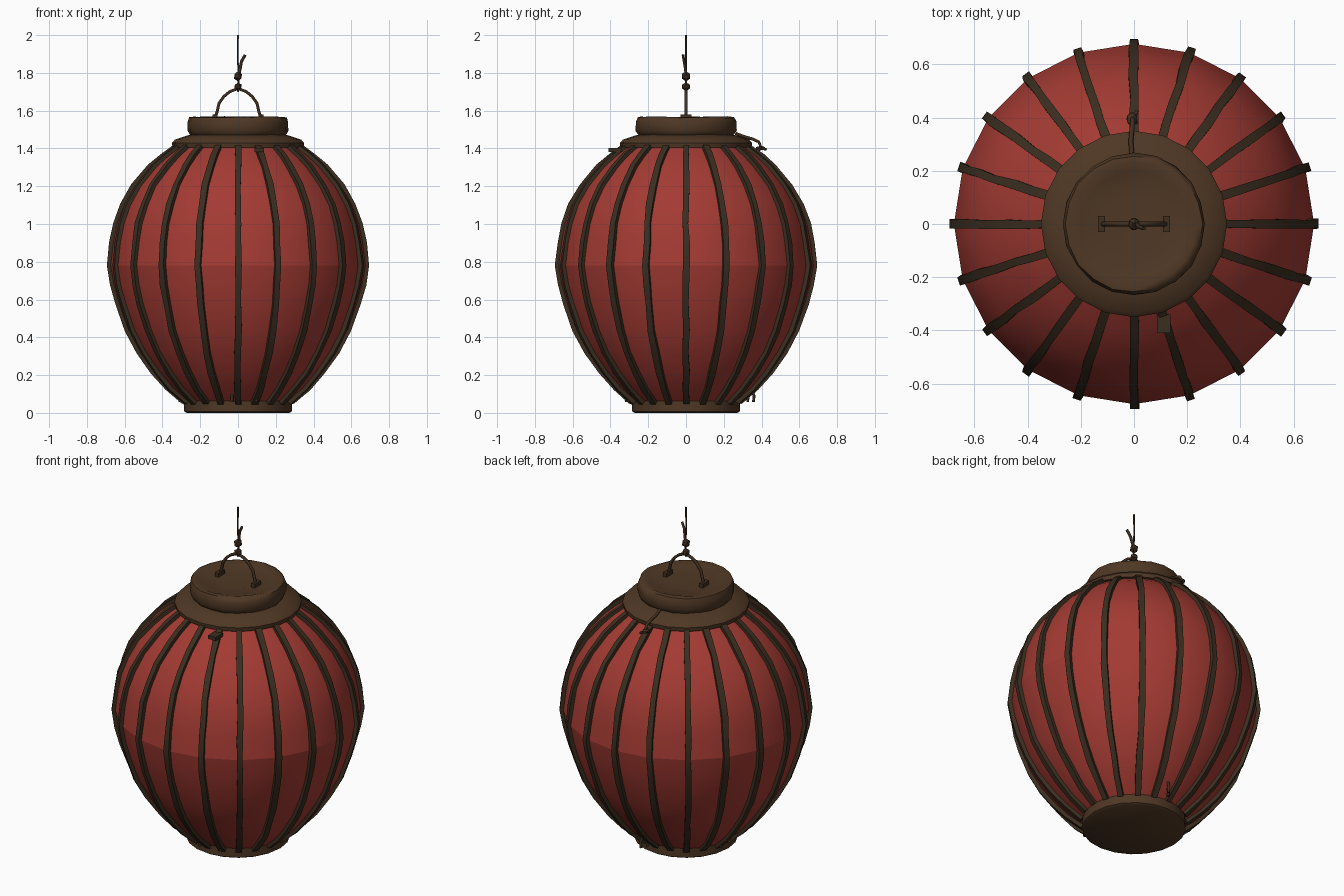
import bpy, bmesh, math, random
from mathutils import Vector

if "Cube" in bpy.data.objects:
    bpy.data.objects.remove(bpy.data.objects["Cube"])

random.seed(4)
SIDES = 20


def material(name, rgb):
    m = bpy.data.materials.new(name)
    m.diffuse_color = (*rgb, 1)
    m.use_nodes = True
    m.node_tree.nodes["Principled BSDF"].inputs["Base Color"].default_value = m.diffuse_color
    return m


RED = material("red paper", (0.37, 0.043, 0.033))
BROWN = material("brown wood", (0.078, 0.039, 0.018))
DARK = material("dark rib wood", (0.044, 0.027, 0.014))
ROPE = material("dark rope", (0.052, 0.028, 0.014))


def finish(name, bm, mat, angle=35):
    bmesh.ops.recalc_face_normals(bm, faces=bm.faces)
    me = bpy.data.meshes.new(name)
    bm.to_mesh(me)
    bm.free()
    me.materials.append(mat)
    ob = bpy.data.objects.new(name, me)
    bpy.context.collection.objects.link(ob)
    bpy.ops.object.select_all(action='DESELECT')
    ob.select_set(True)
    bpy.context.view_layer.objects.active = ob
    if angle:
        bpy.ops.object.shade_smooth_by_angle(angle=math.radians(angle))
    return ob


def lathe(name, profile, mat, wobble=0.0, capped=True, angle=35):
    """Turn (radius, height) points around z."""
    bm = bmesh.new()
    rings = []
    for r, z in profile:
        ring = []
        for i in range(SIDES):
            a = math.tau * i / SIDES
            rr = r + random.uniform(-wobble, wobble)
            ring.append(bm.verts.new((rr * math.cos(a), rr * math.sin(a),
                                      z + random.uniform(-wobble, wobble))))
        rings.append(ring)
    for a, b in zip(rings, rings[1:]):
        for i in range(SIDES):
            j = (i + 1) % SIDES
            bm.faces.new((a[i], a[j], b[j], b[i]))
    if capped:
        bm.faces.new(rings[0][::-1])
        bm.faces.new(rings[-1])
    return finish(name, bm, mat, angle)


def tube(name, points, radius, mat=ROPE):
    cu = bpy.data.curves.new(name, 'CURVE')
    cu.dimensions = '3D'
    cu.bevel_depth = radius
    cu.bevel_resolution = 1
    cu.use_fill_caps = True
    sp = cu.splines.new('POLY')
    sp.points.add(len(points) - 1)
    for p, co in zip(sp.points, points):
        p.co = (*co, 1)
    ob = bpy.data.objects.new(name, cu)
    bpy.context.collection.objects.link(ob)
    cu.materials.append(mat)
    bpy.ops.object.select_all(action='DESELECT')
    ob.select_set(True)
    bpy.context.view_layer.objects.active = ob
    bpy.ops.object.convert(target='MESH')
    return ob


def lump(name, loc, size, mat=ROPE, box=False):
    bm = bmesh.new()
    if box:
        bmesh.ops.create_cube(bm, size=1)
    else:
        bmesh.ops.create_icosphere(bm, subdivisions=1, radius=0.5)
    for v in bm.verts:
        v.co = Vector(loc) + Vector([c * s for c, s in zip(v.co, size)])
    return finish(name, bm, mat, 0)


# Paper body: two halves meeting in a crease at the widest point
lower = [(0.283, 0.06), (0.37, 0.135), (0.445, 0.22), (0.52, 0.325),
         (0.583, 0.44), (0.632, 0.58), (0.66, 0.68), (0.677, 0.78)]
upper = [(0.677, 0.78), (0.662, 0.90), (0.643, 1.0), (0.606, 1.1),
         (0.548, 1.2), (0.462, 1.3), (0.40, 1.355), (0.325, 1.41)]
lathe("lower_paper", lower, RED, capped=False, angle=40)
lathe("upper_paper", upper, RED, capped=False, angle=40)

# Ribs: slightly uneven square strips following the paper profile
path = [Vector(p) for p in lower + upper[1:]]
for k in range(SIDES):
    a = math.tau * k / SIDES
    out = Vector((math.cos(a), math.sin(a), 0))
    side = Vector((-math.sin(a), math.cos(a), 0))
    up = Vector((0, 0, 1))
    bm = bmesh.new()
    prev = None
    for i, p in enumerate(path):
        t = (path[min(i + 1, len(path) - 1)] - path[max(i - 1, 0)]).normalized()
        n = Vector((t.y, -t.x))
        w = 0.0165 + random.uniform(-0.002, 0.002)
        shift = random.uniform(-0.003, 0.003)
        h = 0.018 + random.uniform(-0.002, 0.003)
        ring = []
        for s, d in ((-w, -0.015), (w, -0.015), (w, h), (-w, h)):
            q = p + n * d
            ring.append(bm.verts.new(out * q.x + up * q.y + side * (s + shift)))
        if prev:
            for j in range(4):
                m = (j + 1) % 4
                bm.faces.new((prev[j], prev[m], ring[m], ring[j]))
        else:
            bm.faces.new(ring)
        prev = ring
    bm.faces.new(prev)
    finish("rib", bm, DARK, 30)

# Base ring, top collar and lid
lathe("base_ring", [(0.272, 0.0), (0.285, 0.008), (0.285, 0.07), (0.272, 0.08)], BROWN)
lathe("top_collar", [(0.32, 1.402), (0.347, 1.406), (0.35, 1.43), (0.335, 1.446),
                     (0.27, 1.468), (0.24, 1.475)], BROWN)
lathe("lid", [(0.24, 1.46), (0.256, 1.475), (0.266, 1.495), (0.266, 1.54),
              (0.257, 1.563), (0.235, 1.568), (0.20, 1.557), (0.10, 1.553)],
      BROWN, wobble=0.003, angle=45)

# Wire handle with small feet
arch = [(0.125, 1.555), (0.112, 1.59), (0.10, 1.64), (0.075, 1.675),
        (0.045, 1.70), (0.0, 1.718)]
tube("handle", [(x, 0, z) for x, z in arch] +
     [(-x, 0, z) for x, z in arch[-2::-1]], 0.009)
for s in (-1, 1):
    lump("handle_foot", (s * 0.122, 0, 1.568), (0.025, 0.06, 0.024), box=True)

# Hanging cord, knot and loose cord end
tube("hanging_cord", [(0, 0, 1.70), (0.004, 0, 1.78), (-0.002, 0, 1.88), (0, 0, 2.0)], 0.005)
lump("lower_knot", (0, 0, 1.727), (0.045, 0.05, 0.045))
lump("upper_knot", (0, 0, 1.782), (0.048, 0.052, 0.055))
tube("loose_cord_end", [(0.004, 0, 1.79), (0.012, -0.004, 1.825),
                        (0.018, -0.01, 1.86), (0.038, -0.016, 1.895)], 0.008)

# Cord tied over the back of the collar, and a loose strip at the front
tube("back_tie", [(-0.008, 0.262, 1.48), (-0.012, 0.31, 1.462), (-0.008, 0.352, 1.45),
                  (-0.005, 0.385, 1.435), (-0.005, 0.40, 1.40), (0.01, 0.37, 1.385)], 0.009)
lump("back_tie_knot", (-0.008, 0.395, 1.402), (0.045, 0.055, 0.025))
tube("back_tie_end", [(-0.005, 0.39, 1.40), (0.012, 0.425, 1.395)], 0.007)
lump("front_strip", (0.112, -0.375, 1.392), (0.05, 0.07, 0.022), DARK, box=True)

# Frayed rib ends hanging by the base
for x, y in ((-0.30, 0.098), (-0.032, -0.31), (0.03, 0.32), (0.05, 0.35), (0.095, -0.30)):
    tube("frayed_end", [(x, y, 0.125), (x * 1.03, y * 1.03, 0.09),
                        (x * 1.02, y * 1.02, 0.058)], 0.008, DARK)
